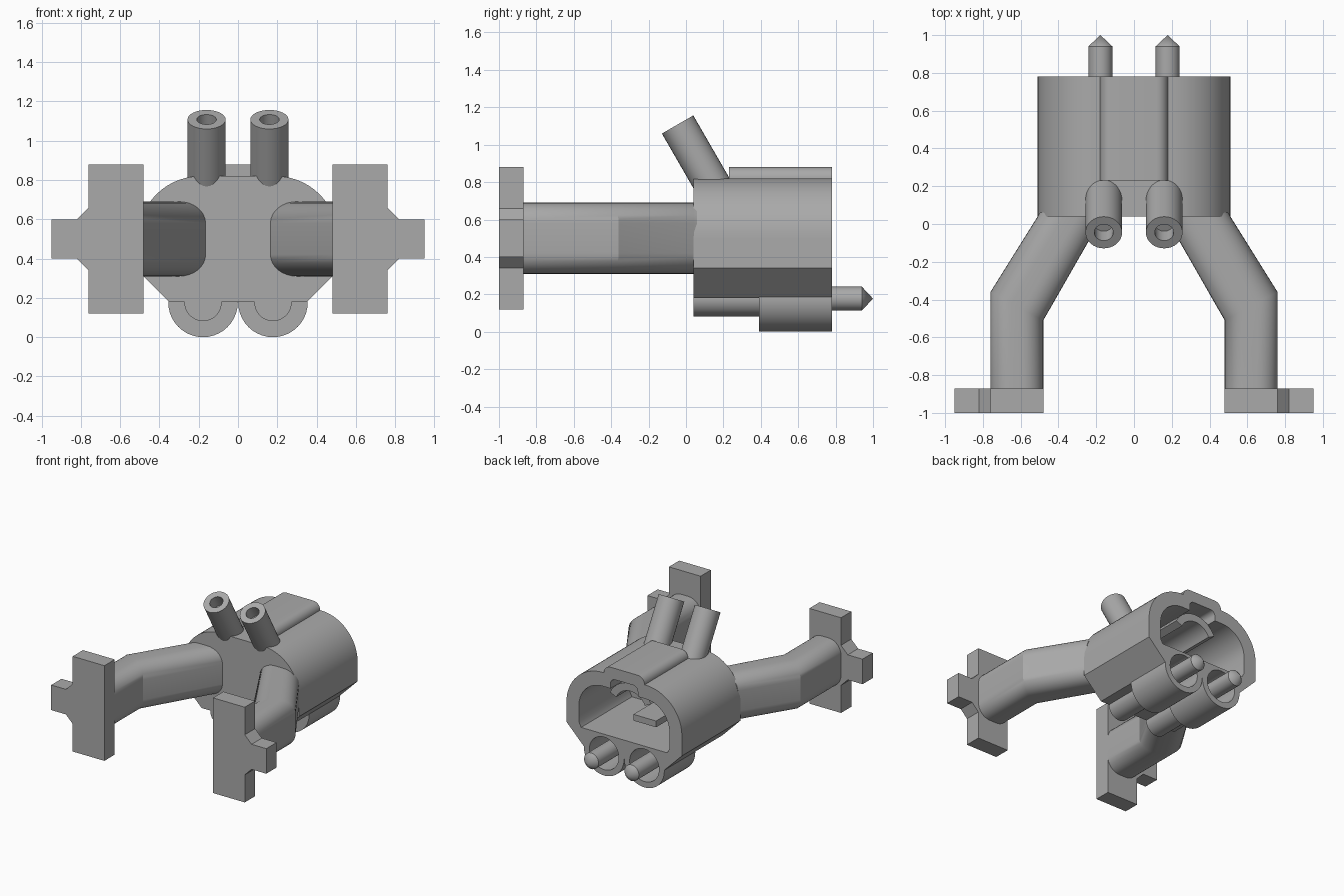
import bpy, bmesh
from math import sin, cos, pi, radians
from mathutils import Vector, Matrix

cube = bpy.data.objects.get("Cube")
if cube:
    bpy.data.objects.remove(cube, do_unlink=True)

grey = bpy.data.materials.new("plain grey")
grey.use_nodes = True
COLOUR = (0.4, 0.4, 0.4, 1)
grey.diffuse_color = COLOUR
grey.node_tree.nodes["Principled BSDF"].inputs["Base Color"].default_value = COLOUR


def make(name, bm):
    bmesh.ops.recalc_face_normals(bm, faces=bm.faces)
    mesh = bpy.data.meshes.new(name)
    bm.to_mesh(mesh)
    bm.free()
    mesh.materials.append(grey)
    ob = bpy.data.objects.new(name, mesh)
    bpy.context.collection.objects.link(ob)
    return ob


def loft(name, rings):
    """Skin a list of equal point rings and cap both ends."""
    bm = bmesh.new()
    rows = [[bm.verts.new(p) for p in ring] for ring in rings]
    n = len(rows[0])
    for a, b in zip(rows, rows[1:]):
        for i in range(n):
            j = (i + 1) % n
            bm.faces.new((a[i], a[j], b[j], b[i]))
    bm.faces.new(rows[0])
    bm.faces.new(rows[-1])
    return make(name, bm)


def extrude(name, profile, y0, y1):
    return loft(name, [[(x, y, z) for x, z in profile] for y in (y0, y1)])


def arc(cx, cz, r, a0, a1, steps=14):
    return [(cx + r * cos(radians(a0 + (a1 - a0) * i / steps)),
             cz + r * sin(radians(a0 + (a1 - a0) * i / steps))) for i in range(steps + 1)]


def circle(cx, cz, r):
    return arc(cx, cz, r, 0, 360, 40)[:-1]


def mirrored(half):
    return half + [(-x, z) for x, z in reversed(half)]


def lathe(name, profile, origin, axis, sides=32):
    """Turn (radius, distance) points about an axis; radius 0 closes an end."""
    turn = Vector((0, 0, 1)).rotation_difference(Vector(axis)).to_matrix().to_4x4()
    bm = bmesh.new()
    rows = []
    for r, d in profile:
        count = sides if r else 1
        rows.append([bm.verts.new((r * cos(2 * pi * i / sides), r * sin(2 * pi * i / sides), d))
                     for i in range(count)])
    for a, b in zip(rows, rows[1:]):
        for i in range(sides):
            j = (i + 1) % sides
            quad = [a[i % len(a)], a[j % len(a)], b[j % len(b)], b[i % len(b)]]
            bm.faces.new(list(dict.fromkeys(quad)))
    bmesh.ops.transform(bm, matrix=Matrix.Translation(origin) @ turn, verts=bm.verts)
    return make(name, bm)


def combine(target, tool, operation):
    mod = target.modifiers.new("cut", 'BOOLEAN')
    mod.operation, mod.object, mod.solver = operation, tool, 'EXACT'
    bpy.context.view_layer.objects.active = target
    bpy.ops.object.modifier_apply(modifier=mod.name)
    bpy.data.objects.remove(tool, do_unlink=True)


FRONT, BACK = 0.04, 0.78
TUBE_X, TUBE_Z = 0.178, 0.177

# Main housing with top ridge and lower sockets
housing = extrude("housing", mirrored([(0.35, 0.18), (0.51, 0.34)] + arc(0.19, 0.5, 0.32, 0, 90)),
                  FRONT, BACK)
ridge = extrude("ridge", mirrored([(0.18, 0.7)] + arc(0.12, 0.82, 0.06, 0, 90, 8)), 0.23, BACK)
combine(housing, ridge, 'UNION')
for side in (1, -1):
    for r, y0, y1 in ((0.095, FRONT, 0.45), (0.177, 0.39, BACK)):
        combine(housing, extrude("socket", circle(side * TUBE_X, TUBE_Z, r), y0, y1), 'UNION')

# Rear cavity, ridge notch and socket bores
combine(housing, extrude("cavity", mirrored([(0.38, 0.33), (0.4, 0.37)] + arc(0.19, 0.5, 0.21, 0, 90)),
                         0.14, 0.9), 'DIFFERENCE')
combine(housing, extrude("notch", mirrored([(0.12, 0.6)] + arc(0.08, 0.75, 0.04, 0, 90, 6)),
                         0.25, 0.9), 'DIFFERENCE')
for side in (1, -1):
    combine(housing, extrude("bore", circle(side * TUBE_X, TUBE_Z, 0.13), 0.43, 0.9), 'DIFFERENCE')

# Fittings inside the cavity
extrude("inner_arch", arc(0, 0.55, 0.2, 25, 155) + arc(0, 0.55, 0.14, 155, 25), 0.13, 0.7)
extrude("inner_shelf", [(-0.1, 0.36), (0.1, 0.36), (0.1, 0.41), (-0.1, 0.41)], 0.13, 0.52)


def arm_ring(inner, outer):
    """Rounded box section between two (x, y) edges of an arm."""
    a, b = Vector(inner), Vector(outer)
    ring = []
    for k, (u, z) in enumerate(((0.61, 0.58), (0.39, 0.58), (0.39, 0.42), (0.61, 0.42))):
        start = 90 * k
        for cu, cz in arc(0, 0, 1, start, start + 90, 8):
            p = a.lerp(b, u + 0.39 * cu)
            ring.append((p.x, p.y, z + 0.11 * cz))
    return ring


FOOT = [(0.48, 0.12), (0.76, 0.12), (0.76, 0.34), (0.82, 0.4), (0.95, 0.4), (0.95, 0.6),
        (0.82, 0.6), (0.76, 0.66), (0.76, 0.88), (0.48, 0.88)]
ARM = [((0.48, -0.88), (0.76, -0.88)), ((0.48, -0.51), (0.76, -0.36)),
       ((0.165, 0.04), (0.51, 0.04)), ((0.165, 0.06), (0.5, 0.06))]

for side, label in ((1, "left"), (-1, "right")):
    # Bent arm and its end plate
    rings = [[(side * x, y, z) for x, y, z in arm_ring(*edge)] for edge in ARM]
    loft(label + "_arm", rings)
    extrude(label + "_end_plate", [(side * x, z) for x, z in FOOT], -1, -0.87)
    # Pointed pin in the socket
    lathe(label + "_pin", [(0, 0), (0.064, 0), (0.064, 0.52), (0, 0.58)],
          (side * TUBE_X, 0.42, TUBE_Z), (0, 1, 0))
    # Slanted pipe with a blind hole
    lathe(label + "_pipe", [(0, 0.1), (0.05, 0.1), (0.05, 0), (0.097, 0), (0.097, 0.41), (0, 0.41)],
          (side * 0.16, -0.045, 1.108), (0, 0.5, -0.866))

# Smooth curved surfaces, keep edges sharp
bpy.ops.object.select_all(action='DESELECT')
for ob in bpy.context.collection.objects:
    if ob.type == 'MESH':
        ob.select_set(True)
        bpy.context.view_layer.objects.active = ob
bpy.ops.object.shade_smooth_by_angle(angle=radians(28))
